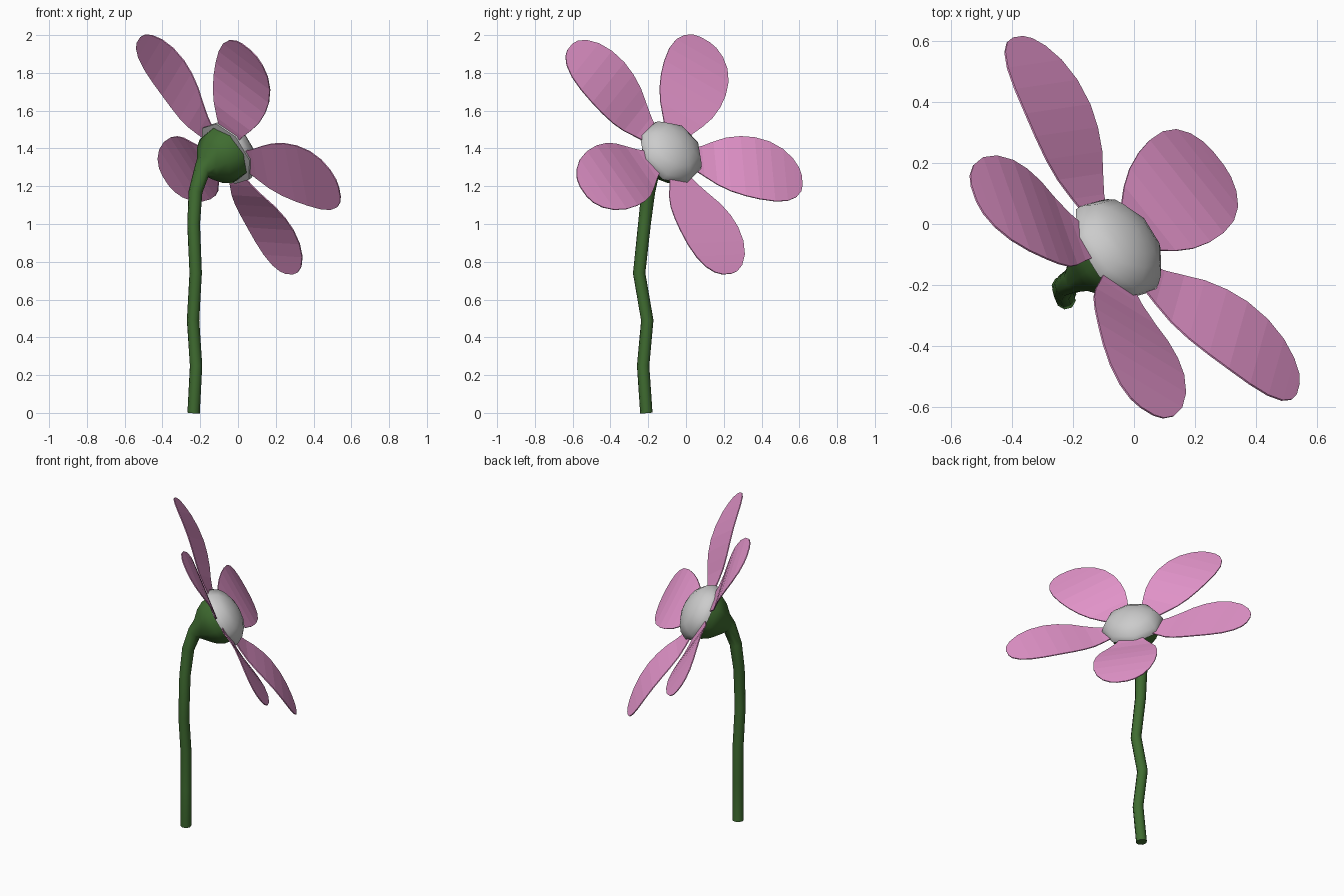
import bpy, bmesh, math
from mathutils import Vector, Matrix

if "Cube" in bpy.data.objects:
    bpy.data.objects.remove(bpy.data.objects["Cube"])

# Flower head frame: centre, facing direction and direction of the first petal
HEAD = Vector((-0.06, -0.083, 1.375))
N = Vector((0.692, 0.525, 0.496)).normalized()
U = Vector((-0.5, 0.154, 0.57))
U = (U - N * U.dot(N)).normalized()
V = N.cross(U)
FRAME = Matrix((U, V, N)).transposed().to_4x4()
FRAME.translation = HEAD


def material(name, rgb):
    m = bpy.data.materials.new(name)
    m.diffuse_color = (*rgb, 1)
    m.use_nodes = True
    m.node_tree.nodes["Principled BSDF"].inputs["Base Color"].default_value = m.diffuse_color
    return m


GREEN = material("leaf_green", (0.05, 0.15, 0.03))
PINK = material("petal_pink", (0.83, 0.32, 0.64))


def finish(bm, name, mat=None, matrix=None):
    bmesh.ops.recalc_face_normals(bm, faces=bm.faces)
    me = bpy.data.meshes.new(name)
    bm.to_mesh(me)
    bm.free()
    ob = bpy.data.objects.new(name, me)
    bpy.context.collection.objects.link(ob)
    if matrix:
        ob.matrix_world = matrix
    if mat:
        me.materials.append(mat)
    return ob


def smooth(ob, angle):
    bpy.ops.object.select_all(action='DESELECT')
    ob.select_set(True)
    bpy.context.view_layer.objects.active = ob
    bpy.ops.object.shade_smooth_by_angle(angle=math.radians(angle))


def lathe(name, profile, sides):
    bm = bmesh.new()
    rings = [[bm.verts.new((r * math.cos(math.tau * i / sides),
                            r * math.sin(math.tau * i / sides), z))
              for i in range(sides)] for r, z in profile]
    for a, b in zip(rings, rings[1:]):
        for i in range(sides):
            j = (i + 1) % sides
            bm.faces.new((a[i], a[j], b[j], b[i]))
    bm.faces.new(rings[0])
    bm.faces.new(rings[-1])
    return finish(bm, name, None, FRAME)


# Low domed grey centre with a thin rim
dome = [(0.15, -0.012), (0.187, -0.008), (0.187, 0.012)]
dome += [(0.182 * math.cos(a), 0.01 + 0.105 * math.sin(a))
         for a in (0.2, 0.5, 0.8, 1.1, 1.35, 1.52)]
smooth(lathe("flower_centre", dome, 8), 50)

# Stem that bends over and swells into the cup behind the flower
path = [((-0.235, -0.21, 0), 0.033), ((-0.222, -0.227, 0.25), 0.033),
        ((-0.238, -0.205, 0.49), 0.033), ((-0.224, -0.248, 0.74), 0.033),
        ((-0.235, -0.22, 1.0), 0.034), ((-0.225, -0.20, 1.17), 0.037)]
path += [(HEAD - N * d, r) for d, r in
         ((0.19, 0.045), (0.15, 0.075), (0.10, 0.125), (0.05, 0.155), (0.0, 0.16))]
curve = bpy.data.curves.new("stem", 'CURVE')
curve.dimensions = '3D'
curve.bevel_depth = 1.0
curve.bevel_resolution = 2
curve.use_fill_caps = True
spline = curve.splines.new('POLY')
spline.points.add(len(path) - 1)
for p, (co, r) in zip(spline.points, path):
    p.co = (*co, 1)
    p.radius = r
stem = bpy.data.objects.new("stem", curve)
bpy.context.collection.objects.link(stem)
curve.materials.append(GREEN)
bpy.ops.object.select_all(action='DESELECT')
stem.select_set(True)
bpy.context.view_layer.objects.active = stem
bpy.ops.object.convert(target='MESH')
smooth(bpy.context.view_layer.objects.active, 60)

# Five gently arched petals: (distance from centre, half width, height)
outline = [(0.13, 0.06, 0.0), (0.20, 0.095, 0.006), (0.27, 0.135, 0.018),
           (0.34, 0.168, 0.037), (0.42, 0.188, 0.056), (0.50, 0.195, 0.070),
           (0.59, 0.188, 0.077), (0.67, 0.163, 0.077), (0.73, 0.122, 0.074),
           (0.765, 0.075, 0.072), (0.778, 0.03, 0.071)]
for k in range(5):
    bm = bmesh.new()
    rows = [[bm.verts.new((r, s * w, h)) for s in (-1, 1)] for r, w, h in outline]
    for a, b in zip(rows, rows[1:]):
        bm.faces.new((a[0], b[0], b[1], a[1]))
    petal = finish(bm, f"petal_{k + 1}", PINK,
                   FRAME @ Matrix.Rotation(math.tau * k / 5, 4, 'Z'))
    mod = petal.modifiers.new("thickness", 'SOLIDIFY')
    mod.thickness = 0.006
    mod.offset = 0
